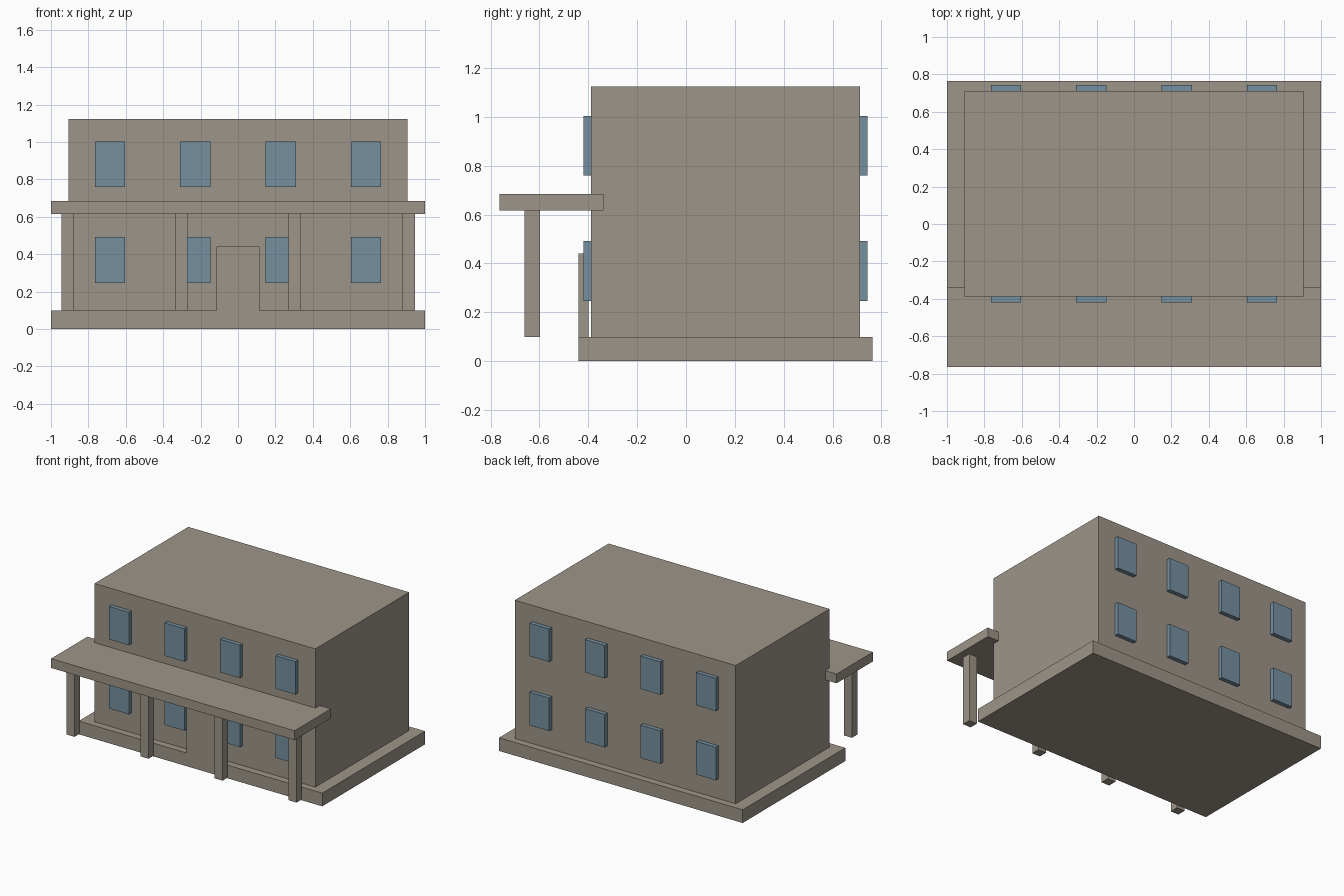
import bpy

cube = bpy.data.objects.get("Cube")
if cube:
    bpy.data.objects.remove(cube, do_unlink=True)


def material(name, colour):
    mat = bpy.data.materials.new(name)
    mat.use_nodes = True
    mat.diffuse_color = (*colour, 1)
    bsdf = next(n for n in mat.node_tree.nodes if n.type == "BSDF_PRINCIPLED")
    bsdf.inputs["Base Color"].default_value = (*colour, 1)
    return mat


stone = material("warm grey stone", (0.34, 0.30, 0.25))
glass = material("blue grey glass", (0.18, 0.28, 0.35))


def box(name, x, y, z, mat):
    """Box spanning the given (low, high) ranges."""
    spans = (x, y, z)
    bpy.ops.mesh.primitive_cube_add(size=1, location=[(a + b) / 2 for a, b in spans])
    obj = bpy.context.object
    obj.name = name
    obj.scale = [b - a for a, b in spans]
    bpy.ops.object.transform_apply(location=False, rotation=False, scale=True)
    obj.data.materials.append(mat)
    return obj


BASE_TOP = 0.098
FRONT, BACK = -0.388, 0.712

# Main masses
box("foundation", (-1, 1), (-0.44, 0.764), (0, BASE_TOP), stone)
box("main_block", (-0.907, 0.907), (FRONT, BACK), (BASE_TOP, 1.124), stone)
box("porch_roof", (-1, 1), (-0.764, -0.338), (0.616, 0.685), stone)
box("front_door", (-0.115, 0.115), (-0.44, -0.4), (BASE_TOP, 0.44), stone)

# Porch columns
for i, x in enumerate((-0.912, -0.304, 0.304, 0.912)):
    box(f"porch_column_{i + 1}", (x - 0.033, x + 0.033), (-0.662, -0.597),
        (BASE_TOP, 0.616), stone)

# Windows on both long walls, two storeys of four
walls = {"front": (FRONT - 0.031, FRONT), "back": (BACK, BACK + 0.031)}
storeys = {"lower": (0.246, 0.491), "upper": (0.759, 1.003)}
for side, depth in walls.items():
    for storey, height in storeys.items():
        for i in range(4):
            x = (i - 1.5) * 0.456
            box(f"{side}_{storey}_window_{i + 1}", (x - 0.081, x + 0.081),
                depth, height, glass)
